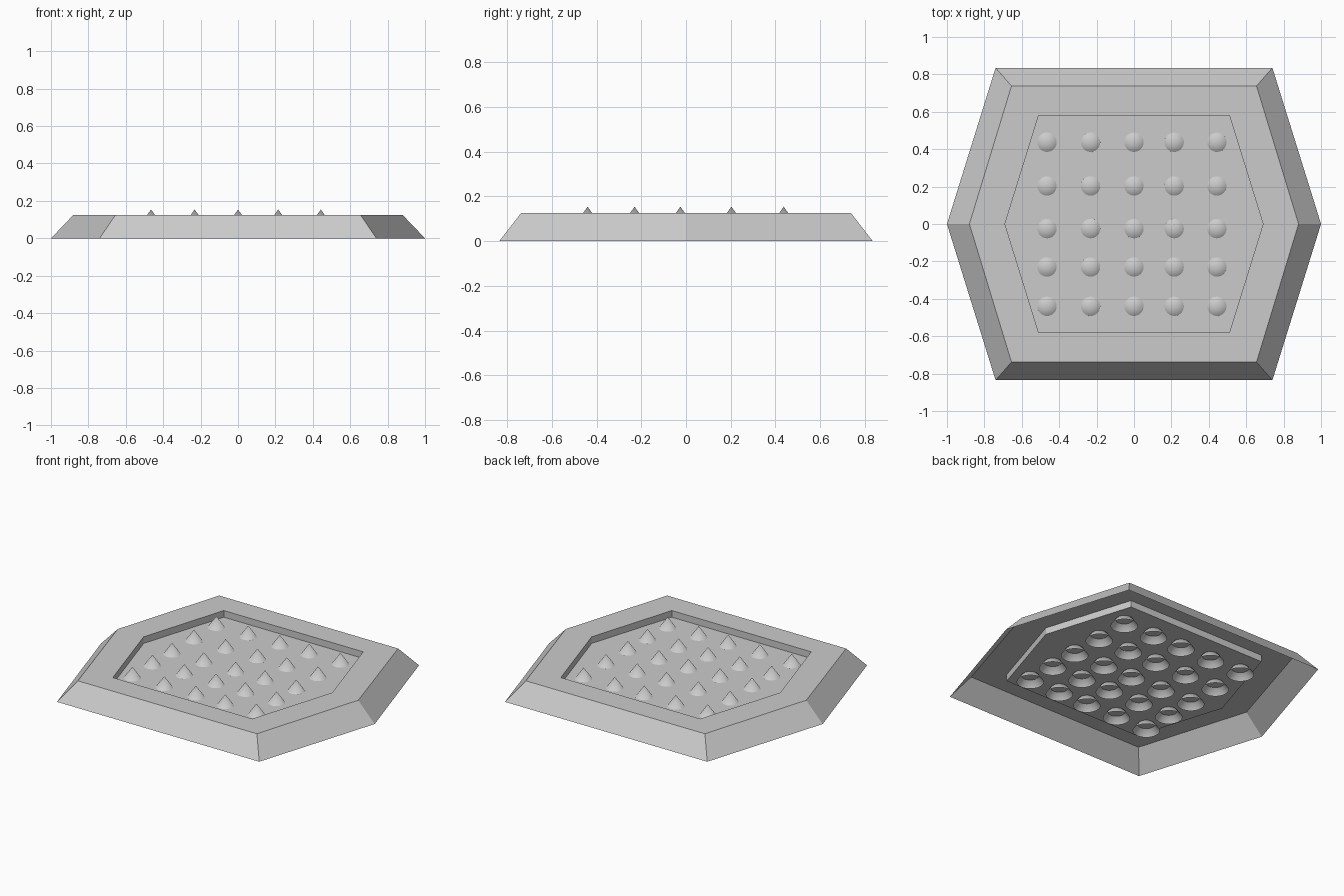
import bpy, bmesh

if "Cube" in bpy.data.objects:
    bpy.data.objects.remove(bpy.data.objects["Cube"])


def hex_ring(tip, side_x, side_y, z):
    return [(tip, 0, z), (side_x, side_y, z), (-side_x, side_y, z),
            (-tip, 0, z), (-side_x, -side_y, z), (side_x, -side_y, z)]


# Hollow hexagonal plate: sloped skirt, flat rim, recess wall, recess floor
profile = [(1.0, 0.74, 0.835, 0.0),
           (0.88, 0.655, 0.738, 0.125),
           (0.69, 0.51, 0.58, 0.125),
           (0.69, 0.51, 0.58, 0.081)]
bm = bmesh.new()
rings = [[bm.verts.new(p) for p in hex_ring(*row)] for row in profile]
for low, high in zip(rings, rings[1:]):
    for i in range(6):
        j = (i + 1) % 6
        bm.faces.new((low[i], low[j], high[j], high[i]))
bm.faces.new(rings[-1])
mesh = bpy.data.meshes.new("hexagonal_plate")
bm.to_mesh(mesh)
bm.free()
plate = bpy.data.objects.new("hexagonal_plate", mesh)
bpy.context.collection.objects.link(plate)

# Grid of open cone studs passing through the recess floor
APEX, BASE = 0.154, 0.038
bm = bmesh.new()
bmesh.ops.create_cone(bm, cap_ends=False, segments=32, radius1=0.082,
                      radius2=0.0, depth=APEX - BASE)
bmesh.ops.remove_doubles(bm, verts=bm.verts[:], dist=1e-5)
for f in bm.faces:
    f.smooth = True
cone = bpy.data.meshes.new("cone_stud")
bm.to_mesh(cone)
bm.free()
for x in (-0.465, -0.232, 0.0, 0.215, 0.443):
    for y in (-0.44, -0.23, -0.025, 0.203, 0.437):
        stud = bpy.data.objects.new("cone_stud", cone)
        stud.location = (x, y, (APEX + BASE) / 2)
        bpy.context.collection.objects.link(stud)
